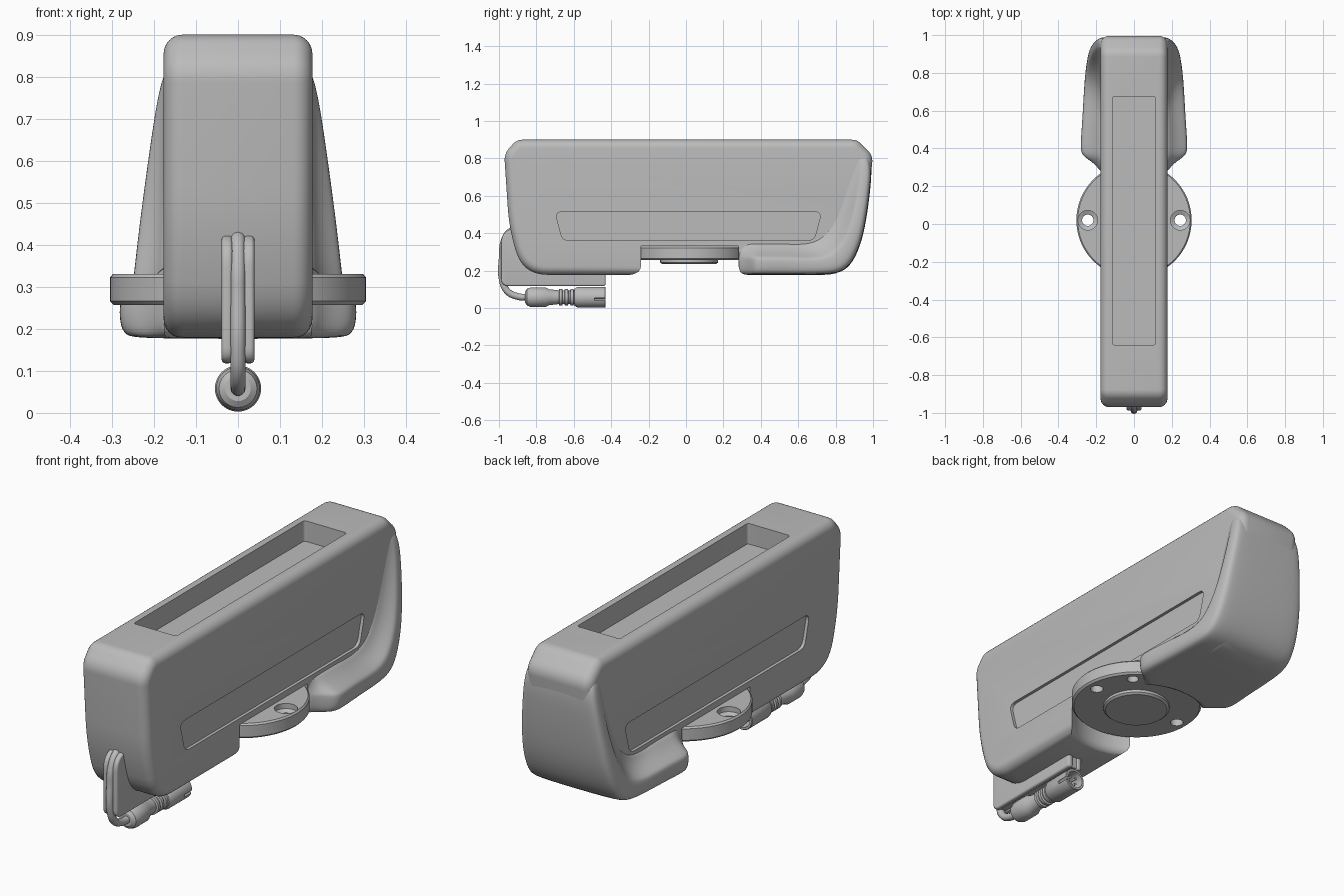
import bpy, bmesh, math
from mathutils import Vector

if "Cube" in bpy.data.objects:
    bpy.data.objects.remove(bpy.data.objects["Cube"], do_unlink=True)

SHADE = (0.5, 0.5, 0.5, 1)
grey = bpy.data.materials.new("plain_grey")
grey.use_nodes = True
grey.diffuse_color = SHADE
grey.node_tree.nodes["Principled BSDF"].inputs["Base Color"].default_value = SHADE


def loft(name, rings):
    """Skin a list of equal-length closed rings and cap both ends."""
    bm = bmesh.new()
    vs = [[bm.verts.new(p) for p in ring] for ring in rings]
    n = len(vs[0])
    for a, b in zip(vs, vs[1:]):
        for i in range(n):
            j = (i + 1) % n
            bm.faces.new((a[i], a[j], b[j], b[i]))
    bm.faces.new(vs[0][::-1])
    bm.faces.new(vs[-1])
    if bm.calc_volume(signed=True) < 0:
        bmesh.ops.reverse_faces(bm, faces=bm.faces)
    mesh = bpy.data.meshes.new(name)
    bm.to_mesh(mesh)
    bm.free()
    mesh.materials.append(grey)
    ob = bpy.data.objects.new(name, mesh)
    bpy.context.collection.objects.link(ob)
    return ob


def rounded(corners, steps=8):
    """Polygon whose corners (a, b, cut length) become smooth curves."""
    out = []
    for i, (a, b, d) in enumerate(corners):
        p = Vector((a, b))
        before = Vector(corners[i - 1][:2]) - p
        after = Vector(corners[(i + 1) % len(corners)][:2]) - p
        s, e = p + before.normalized() * d, p + after.normalized() * d
        for k in range(steps + 1):
            t = k / steps
            out.append(s * (1 - t) ** 2 + p * 2 * t * (1 - t) + e * t * t)
    return out


def inset(corners, k):
    """Move every edge of a counter-clockwise convex outline inwards by k."""
    out = []
    for i, (a, b, d) in enumerate(corners):
        p = Vector((a, b))
        u = (p - Vector(corners[i - 1][:2])).normalized()
        v = (Vector(corners[(i + 1) % len(corners)][:2]) - p).normalized()
        c = u.dot(v)
        q = p + Vector((-u.y - v.y, u.x + v.x)) * k / (1 + c)
        out.append((q.x, q.y, max(d - k * math.sqrt((1 - c) / (1 + c)), d / 4)))
    return out


def side_prism(name, corners, x0, x1, radius=0.0, segments=6):
    """Outline in the side plane pushed across x, with rounded rims."""
    layers = [(x0, 0), (x1, 0)]
    if radius:
        arc = [math.pi / 2 * i / segments for i in range(segments + 1)]
        rim = [(radius * (1 - math.sin(a)), radius * (1 - math.cos(a))) for a in arc]
        layers = [(x0 + h, k) for h, k in reversed(rim)] + [(x1 - h, k) for h, k in rim]
    return loft(name, [[(x, p.x, p.y) for p in rounded(inset(corners, k))] for x, k in layers])


def lathe(name, profile, centre, axis="z", sides=64):
    """Turn (radius, height) pairs around an axis through centre."""
    c, rings = Vector(centre), []
    for r, h in profile:
        ring = []
        for i in range(sides):
            a = math.tau * i / sides
            u, v = r * math.cos(a), r * math.sin(a)
            ring.append(c + Vector((u, v, h) if axis == "z" else (u, h, v)))
        rings.append(ring)
    return loft(name, rings)


def apply(ob, mod):
    bpy.context.view_layer.objects.active = ob
    bpy.ops.object.modifier_apply(modifier=mod.name)


def cut(ob, cutters):
    for c in cutters:
        m = ob.modifiers.new("cut", "BOOLEAN")
        m.operation, m.solver, m.object = "DIFFERENCE", "EXACT", c
        apply(ob, m)


# Main housing
body = side_prism("housing", [
    (-0.905, 0.90, 0.03), (-0.972, 0.825, 0.04), (-0.945, 0.42, 0.12), (-0.87, 0.178, 0.13),
    (0.87, 0.178, 0.13), (0.955, 0.42, 0.12), (1.0, 0.815, 0.04), (0.915, 0.90, 0.03)], -0.177, 0.177, 0.045)

# Flared rear shell: (outer y, z, inner y, z, half width, crest) down the back, then along the bottom
stations = [
    (0.93, 0.86, 0.87, 0.83, 0.155, 0.35), (0.998, 0.80, 0.86, 0.78, 0.185, 0.35),
    (0.988, 0.65, 0.82, 0.63, 0.208, 0.35), (0.969, 0.50, 0.78, 0.50, 0.228, 0.35),
    (0.943, 0.36, 0.73, 0.42, 0.243, 0.36), (0.893, 0.24, 0.67, 0.38, 0.253, 0.38),
    (0.832, 0.188, 0.61, 0.365, 0.261, 0.42), (0.74, 0.176, 0.55, 0.36, 0.267, 0.45)]
stations += [(y, 0.176, y, 0.36, w, 0.48) for y, w in (
    (0.53, 0.275), (0.42, 0.284), (0.365, 0.28), (0.335, 0.23), (0.30, 0.19), (0.26, 0.17))]
rings, root = [], 0.168
for oy, oz, iy, iz, w, crest in stations:
    rise = w - root
    half = [(0, w - 0.05), (0.04, w - 0.012), (crest * 0.45, w), (crest, w), (crest + 0.06, w - rise * 0.1),
            (crest + 0.2, root + rise * 0.5), (crest + 0.38, root + rise * 0.18), (1, root)]
    loop = half + [(t, -x) for t, x in reversed(half)]
    rings.append([(x, oy + (iy - oy) * t, oz + (iz - oz) * t) for t, x in loop])
shell = loft("rear_shell", rings)
sub = shell.modifiers.new("smooth", "SUBSURF")
sub.levels = 2
apply(shell, sub)

# Cutters: top pocket, shallow side panels, round seat for the mounting flange
pocket = rounded([(-0.115, -0.64, 0.015), (0.115, -0.64, 0.015), (0.115, 0.675, 0.015), (-0.115, 0.675, 0.015)])
cutters = [loft("pocket_cutter", [[(p.x, p.y, z) for p in pocket] for z in (0.80, 1.0)])]
panel = [(-0.70, 0.515, 0.04), (-0.66, 0.362, 0.035), (0.685, 0.362, 0.035), (0.725, 0.515, 0.04)]
for s in (-1, 1):
    cutters.append(side_prism("panel_cutter", panel, s * 0.162, s * 0.3))
seat = lathe("seat_cutter", [(0.316, 0.332), (0.316, 0.215), (0.321, 0.195), (0.333, 0.183), (0.36, 0.17), (0.36, 0.1)],
             (0, 0.02, 0))
cutters.append(seat)
cut(body, cutters)
cut(shell, [seat])

# Mounting flange with counterbored screw holes and a blind locating hole
flange = lathe("mounting_flange", [(0.296, 0.257), (0.305, 0.266), (0.305, 0.322), (0.298, 0.33)], (0, 0.02, 0))
holes = []
for s in (-1, 1):
    holes.append(lathe("hole_cutter", [(0.03, 0.2), (0.03, 0.295), (0.052, 0.305), (0.052, 0.4)],
                       (s * 0.245, 0.02, 0), sides=32))
holes.append(lathe("hole_cutter", [(0.027, 0.2), (0.027, 0.31)], (0.175, 0.2, 0), sides=32))
cut(flange, holes)
lathe("centre_boss", [(0.145, 0.236), (0.155, 0.244), (0.155, 0.27)], (0, 0.017, 0))

# Cable guide: two rounded plates with a web between them
guide = [(-0.89, 0.43, 0.01), (-0.988, 0.415, 0.07), (-0.988, 0.118, 0.04), (-0.43, 0.118, 0.012), (-0.43, 0.30, 0.012)]
for side, s in (("right", -1), ("left", 1)):
    side_prism(side + "_guide_plate", guide, s * 0.026 - 0.013, s * 0.026 + 0.013, 0.009, 4)
side_prism("guide_web", inset(guide, 0.006), -0.02, 0.02)

# Cable running over the guide and curling into the connector
curve = bpy.data.curves.new("cable", "CURVE")
curve.dimensions, curve.bevel_depth, curve.bevel_resolution, curve.use_fill_caps = "3D", 0.018, 4, True
route = [(-0.90, 0.425), (-0.945, 0.405), (-0.975, 0.35), (-0.982, 0.28), (-0.982, 0.15), (-0.955, 0.09),
         (-0.90, 0.062), (-0.83, 0.058)]
spline = curve.splines.new("BEZIER")
spline.bezier_points.add(len(route) - 1)
for bp, (y, z) in zip(spline.bezier_points, route):
    bp.co = (0, y, z)
    bp.handle_left_type = bp.handle_right_type = "AUTO"
cable = bpy.data.objects.new("cable", curve)
bpy.context.collection.objects.link(cable)
curve.materials.append(grey)

# Plug: strain relief, ribbed neck and open socket
profile = [(0.03, -0.86), (0.045, -0.85), (0.052, -0.83), (0.052, -0.75), (0.042, -0.73), (0.038, -0.69)]
for y in (-0.68, -0.65, -0.62):
    profile += [(0.036, y), (0.045, y + 0.003), (0.045, y + 0.018), (0.036, y + 0.021)]
profile += [(0.046, -0.595), (0.055, -0.58), (0.055, -0.433), (0.052, -0.43), (0.042, -0.43), (0.042, -0.50)]
plug = lathe("plug", profile, (0, 0, 0.058), "y", 40)
key = lathe("key_cutter", [(0.01, -0.49), (0.01, -0.4)], (0.05, 0, 0.048), "y", 4)
cut(plug, [key])
for i in range(4):
    a = math.tau * (i + 0.5) / 4
    lathe("pin", [(0.006, -0.51), (0.006, -0.445)], (0.02 * math.cos(a), 0, 0.058 + 0.02 * math.sin(a)), "y", 12)

# Remove helpers and shade smooth with sharp edges kept
for c in cutters + holes + [key]:
    bpy.data.objects.remove(c, do_unlink=True)
for ob in bpy.context.collection.objects:
    if ob.type == "MESH":
        bpy.ops.object.select_all(action="DESELECT")
        ob.select_set(True)
        bpy.context.view_layer.objects.active = ob
        bpy.ops.object.shade_smooth_by_angle(angle=math.radians(32))
